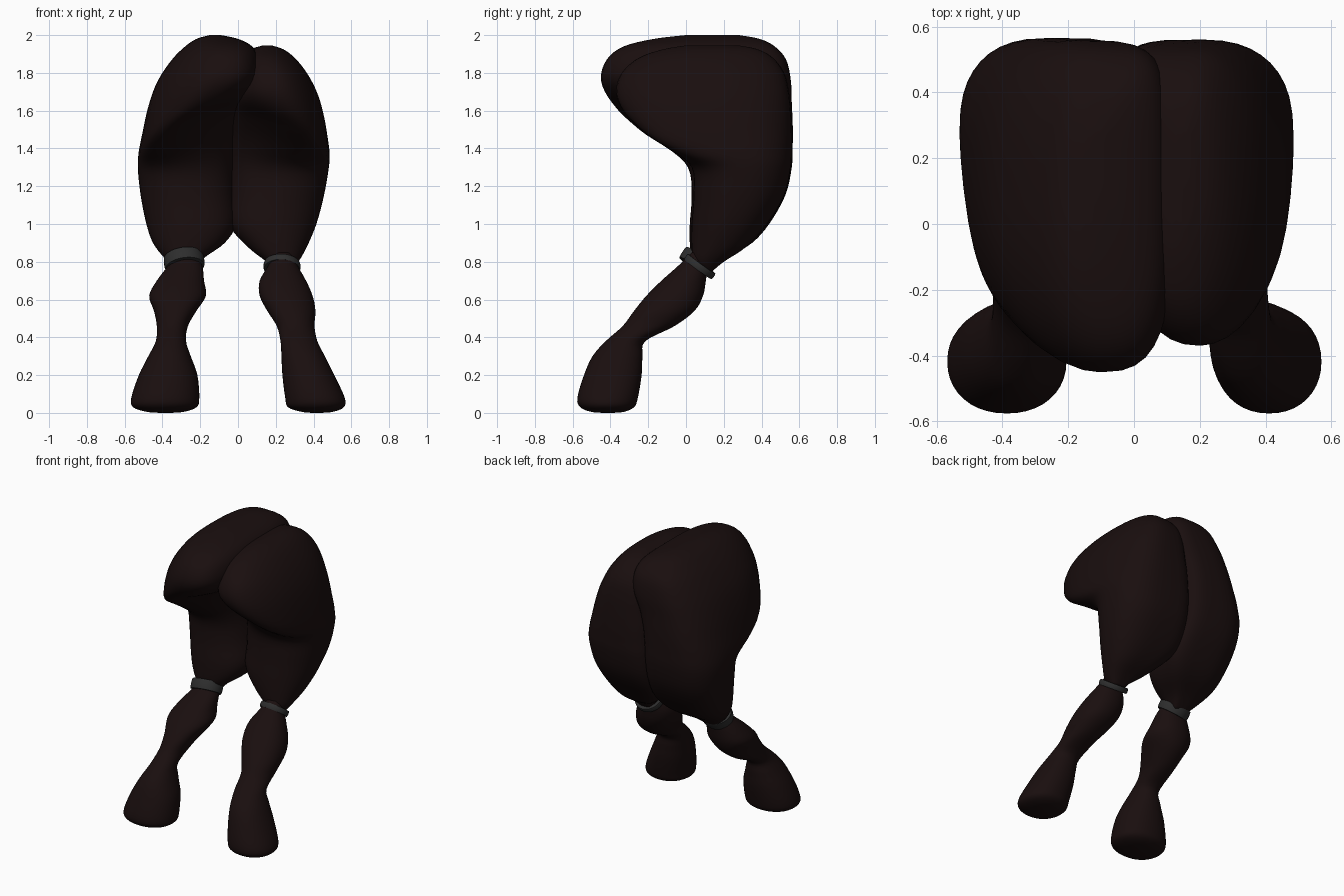
import bpy, bmesh, math
from mathutils import Matrix, Euler


def material(name, rgb):
    m = bpy.data.materials.new(name)
    m.diffuse_color = (*rgb, 1)
    return m


HIDE = material("dark_hide", (0.010, 0.0045, 0.0045))
BAND = material("dark_band", (0.027, 0.027, 0.027))


def finish(bm, name, mat, sharp=False):
    bmesh.ops.recalc_face_normals(bm, faces=bm.faces[:])
    me = bpy.data.meshes.new(name)
    bm.to_mesh(me)
    bm.free()
    ob = bpy.data.objects.new(name, me)
    bpy.context.collection.objects.link(ob)
    me.materials.append(mat)
    for p in me.polygons:
        p.use_smooth = True
    if sharp:
        bpy.ops.object.select_all(action='DESELECT')
        ob.select_set(True)
        bpy.context.view_layer.objects.active = ob
        bpy.ops.object.shade_smooth_by_angle(angle=math.radians(35))
    return ob


def smooth_rows(rows, steps=4):
    # Catmull-Rom through the section rows
    out = []
    for i in range(len(rows) - 1):
        p0, p1 = rows[max(i - 1, 0)], rows[i]
        p2, p3 = rows[i + 1], rows[min(i + 2, len(rows) - 1)]
        for s in range(steps):
            t = s / steps
            out.append([0.5 * (2 * b + (c - a) * t + (2 * a - 5 * b + 4 * c - d) * t * t
                               + (3 * b - a - 3 * c + d) * t ** 3)
                        for a, b, c, d in zip(p0, p1, p2, p3)])
    return out + [list(rows[-1])]


def loft(name, rows, power, inner=0, lean=0, n=40):
    # rows: z, x min, x max, y min, y max, sideways shift of the front
    # inner: x direction of the squarer inner back corner; lean: slope of the lobe's underside
    bm = bmesh.new()
    rings = []
    for z, x0, x1, y0, y1, sh in smooth_rows(rows):
        ring = []
        bump = lean * math.exp(-((z - 1.5) / 0.15) ** 2)
        for k in range(n):
            a = 2 * math.pi * k / n
            c, s = math.cos(a), math.sin(a)
            p = power
            if inner:
                if c * inner > 0 and s > 0:
                    p = 4.5
                elif c * inner < 0 and s < 0:
                    p = 2.1
            u = math.copysign(abs(c) ** (2 / p), c)
            v = math.copysign(abs(s) ** (2 / p), s)
            x = (x0 + x1) / 2 + (x1 - x0) / 2 * u + sh * max(0, -v) ** 2
            y = (y0 + y1) / 2 + (y1 - y0) / 2 * v
            ring.append(bm.verts.new((x, y, z + bump * u * (0.5 - 0.5 * v))))
        rings.append(ring)
    for a, b in zip(rings, rings[1:]):
        for k in range(n):
            bm.faces.new((a[k], a[(k + 1) % n], b[(k + 1) % n], b[k]))
    bm.faces.new(rings[0])
    bm.faces.new(rings[-1])
    return finish(bm, name, HIDE)


def band(name, loc, rx, ry, h, tilt, n=32):
    # hollow strap lathed from a rectangular profile
    bm = bmesh.new()
    prof = [(0.75, -h / 2), (0.97, -h / 2), (1, -h / 4), (1, h / 4), (0.97, h / 2), (0.75, h / 2)]
    rings = [[bm.verts.new((r * rx * math.cos(2 * math.pi * k / n),
                            r * ry * math.sin(2 * math.pi * k / n), z)) for k in range(n)]
             for r, z in prof]
    for a, b in zip(rings, rings[1:] + rings[:1]):
        for k in range(n):
            bm.faces.new((a[k], a[(k + 1) % n], b[(k + 1) % n], b[k]))
    rot = Euler([math.radians(t) for t in tilt]).to_matrix().to_4x4()
    bm.transform(Matrix.Translation(loc) @ rot)
    return finish(bm, name, BAND, True)


# thighs with the overhanging front lobe
loft("left_thigh", [
    (0.76, -0.33, -0.23, 0.07, 0.14, 0), (0.82, -0.39, -0.18, 0.03, 0.22, 0),
    (0.90, -0.45, -0.07, 0.02, 0.35, 0), (1.00, -0.485, -0.01, 0.02, 0.44, 0),
    (1.15, -0.515, -0.01, 0.03, 0.525, 0), (1.30, -0.53, -0.01, 0.01, 0.56, 0),
    (1.42, -0.525, 0.0, -0.11, 0.565, -0.06), (1.53, -0.505, 0.02, -0.27, 0.565, -0.06),
    (1.64, -0.475, 0.055, -0.39, 0.56, 0.01), (1.76, -0.425, 0.11, -0.45, 0.555, 0.05),
    (1.87, -0.35, 0.11, -0.42, 0.53, 0.04), (1.94, -0.28, 0.075, -0.33, 0.47, 0.02),
    (1.98, -0.22, 0.0, -0.17, 0.39, 0), (2.0, -0.15, -0.09, 0.0, 0.28, 0)], 2.5, 1, 0.09)
loft("right_thigh", [
    (0.75, 0.19, 0.28, 0.08, 0.14, 0), (0.80, 0.15, 0.32, 0.04, 0.20, 0),
    (0.88, 0.05, 0.365, 0.03, 0.32, 0), (1.00, -0.05, 0.415, 0.03, 0.43, 0),
    (1.15, -0.06, 0.455, 0.04, 0.52, 0), (1.30, -0.06, 0.48, 0.03, 0.555, 0),
    (1.40, -0.06, 0.485, -0.08, 0.56, 0.06), (1.50, -0.06, 0.475, -0.22, 0.56, 0.07),
    (1.60, -0.05, 0.455, -0.33, 0.555, 0.03), (1.70, -0.04, 0.42, -0.37, 0.545, 0.01),
    (1.80, -0.02, 0.365, -0.34, 0.52, 0.01), (1.88, 0.02, 0.30, -0.25, 0.46, 0),
    (1.925, 0.07, 0.24, -0.12, 0.38, 0), (1.945, 0.13, 0.18, 0.0, 0.28, 0)], 2.4, -1, -0.09)

# lower legs flaring into blunt feet: z, x min, x max for each side, shared y range
DEPTH = [(0.85, 0.03, 0.12), (0.78, -0.04, 0.115), (0.70, -0.13, 0.105), (0.62, -0.21, 0.09),
         (0.54, -0.275, 0.045), (0.46, -0.335, -0.06), (0.38, -0.425, -0.215), (0.30, -0.495, -0.23),
         (0.20, -0.54, -0.235), (0.08, -0.575, -0.255), (0.03, -0.56, -0.275), (0.005, -0.50, -0.33),
         (0.0, -0.43, -0.40)]
LEFT = [(-0.33, -0.23), (-0.37, -0.19), (-0.43, -0.18), (-0.47, -0.17), (-0.445, -0.22),
        (-0.43, -0.265), (-0.435, -0.275), (-0.475, -0.25), (-0.525, -0.215), (-0.565, -0.205),
        (-0.555, -0.22), (-0.48, -0.29), (-0.40, -0.37)]
RIGHT = [(0.19, 0.28), (0.16, 0.315), (0.115, 0.36), (0.115, 0.395), (0.155, 0.41),
         (0.205, 0.405), (0.225, 0.42), (0.23, 0.46), (0.235, 0.51), (0.25, 0.565),
         (0.265, 0.56), (0.34, 0.50), (0.40, 0.43)]
for side, widths in (("left", LEFT), ("right", RIGHT)):
    loft(side + "_lower_leg",
         [(z, *w, y0, y1, 0) for (z, y0, y1), w in zip(DEPTH, widths)], 2.15)

# straps between thigh and lower leg
band("left_band", (-0.285, 0.06, 0.80), 0.107, 0.095, 0.066, (-33, -8, 0))
band("right_band", (0.233, 0.073, 0.775), 0.098, 0.092, 0.036, (-36, 3, 0))
